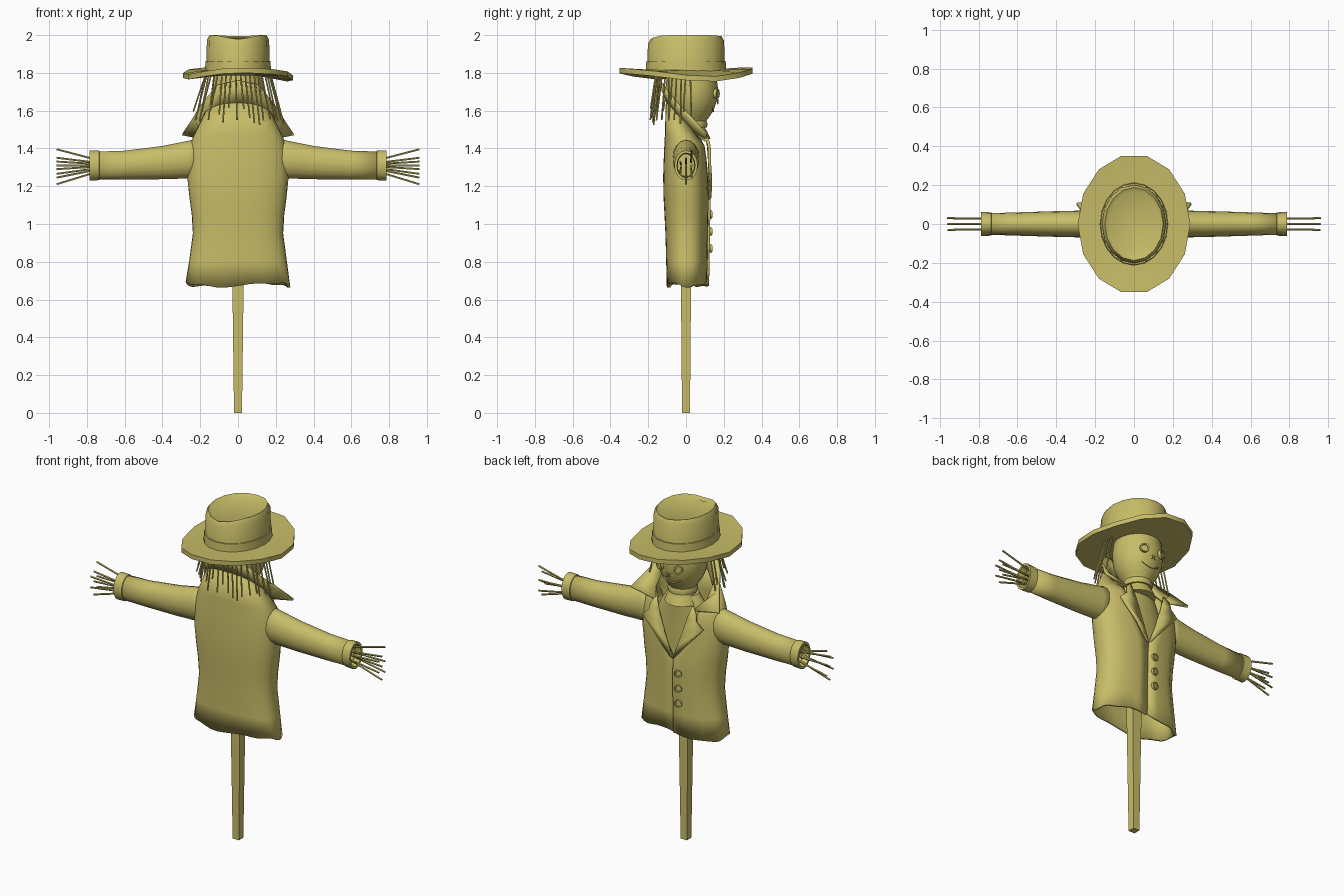
import bpy, bmesh, random
from math import sin, cos, pi, radians, copysign
from mathutils import Vector

if "Cube" in bpy.data.objects:
    bpy.data.objects.remove(bpy.data.objects["Cube"])

random.seed(4)
olive = bpy.data.materials.new("olive")
olive.diffuse_color = (.58, .51, .14, 1)
olive.use_nodes = True
olive.node_tree.nodes["Principled BSDF"].inputs["Base Color"].default_value = olive.diffuse_color


def finish(name, bm, thick=0, angle=35):
    bmesh.ops.recalc_face_normals(bm, faces=bm.faces)
    me = bpy.data.meshes.new(name)
    bm.to_mesh(me)
    bm.free()
    me.materials.append(olive)
    ob = bpy.data.objects.new(name, me)
    bpy.context.collection.objects.link(ob)
    bpy.ops.object.select_all(action='DESELECT')
    ob.select_set(True)
    bpy.context.view_layer.objects.active = ob
    bpy.ops.object.shade_smooth_by_angle(angle=radians(angle))
    if thick:
        m = ob.modifiers.new("thickness", 'SOLIDIFY')
        m.thickness = thick
        m.offset = 0
    return ob


def loft(name, rings, closed=True, caps=False, thick=0, angle=35):
    """Skin a list of equal-length point rings."""
    bm = bmesh.new()
    vs = [[bm.verts.new(p) for p in r] for r in rings]
    n = len(vs[0])
    for a, b in zip(vs, vs[1:]):
        for i in range(n if closed else n - 1):
            j = (i + 1) % n
            bm.faces.new((a[i], a[j], b[j], b[i]))
    if caps:
        bm.faces.new(vs[0])
        bm.faces.new(vs[-1])
    return finish(name, bm, thick, angle)


def oval(z, rx, ry, n=20, cy=0, wave=lambda a: 0):
    return [(rx * cos(2 * pi * i / n), cy + ry * sin(2 * pi * i / n), z + wave(2 * pi * i / n))
            for i in range(n)]


def rods(name, segs, r, sides=5):
    """One object made of many thin straight rods."""
    bm = bmesh.new()
    for p, q in segs:
        p, q = Vector(p), Vector(q)
        d = q - p
        m = d.to_track_quat('Z', 'Y').to_matrix().to_4x4()
        m.translation = (p + q) / 2
        bmesh.ops.create_cone(bm, cap_ends=True, segments=sides, radius1=r, radius2=r,
                              depth=d.length, matrix=m)
    return finish(name, bm)


def button(name, p, d, r):
    """Round button with a raised rim, facing along d."""
    q = Vector(d).to_track_quat('Z', 'Y')
    prof = [(r, -0.008), (r, 0.009), (r * .7, 0.009), (r * .62, 0.004)]
    loft(name, [[Vector(p) + q @ Vector((s * cos(i * pi / 6), s * sin(i * pi / 6), h)) for i in range(12)]
                for s, h in prof], caps=True)


# Wooden post, tapering to the ground
loft("post", [[(s * x, t * y, z) for x, y in ((1, 1), (-1, 1), (-1, -1), (1, -1))]
              for z, s, t in ((0, .021, .021), (.7, .03, .027), (1.5, .032, .028))], caps=True)

# Jacket body: open shell, split at the front with a V neck
N = 36
rings = []
for z, hx, yb, yf, tilt, gap in (
        (.678, .270, -.095, .105, 0, 0), (.80, .252, -.098, .108, 0, 0), (.95, .232, -.102, .11, 0, 0),
        (1.05, .238, -.107, .112, 0, 0), (1.14, .25, -.112, .113, 0, .01), (1.25, .262, -.114, .112, 0, .2),
        (1.36, .258, -.11, .108, .01, .4), (1.44, .238, -.105, .104, .03, .55), (1.53, .185, -.1, .09, .11, .75)):
    ring = []
    for i in range(N + 1):
        a = gap + (2 * pi - 2 * gap) * i / N
        s, c = sin(a), cos(a)
        x = hx * copysign(abs(s) ** .8, s)
        y = (yf if c > 0 else -yb) * copysign(abs(c) ** .8, c)
        zz = z - tilt * y / .1
        if z < .7:
            zz += .01 * sin(3 * a + .6) + .006 * sin(7 * a)
        if i > N - 5 and z < 1.2:
            y += .01
        ring.append((x, y, zz))
    rings.append(ring)
loft("jacket", rings, closed=False, thick=.014)

# Shirt seen inside the V neck
loft("shirt", [oval(1.05, .2, .075, 20, .005), oval(1.3, .2, .075, 20, .005),
               oval(1.42, .15, .07, 20, .01), oval(1.5, .09, .07, 20, .02)], caps=True)

# Lapels, one each side
for s, side in ((1, "right"), (-1, "left")):
    inner = [(.0, .122, 1.13), (.035, .125, 1.22), (.07, .124, 1.32), (.10, .118, 1.41), (.12, .105, 1.47)]
    outer = [(.015, .128, 1.14), (.09, .132, 1.23), (.20, .124, 1.35), (.155, .126, 1.39), (.15, .12, 1.43)]
    loft("lapel_" + side, [[(s * x, y, z) for x, y, z in e] for e in (inner, outer)],
         closed=False, thick=.014)

# Collar, standing high behind the head and falling to front points
low = [(0, -.09, 1.63), (.10, -.075, 1.61), (.17, -.02, 1.55), (.17, .05, 1.48), (.12, .105, 1.44)]
high = [(0, -.145, 1.76), (.11, -.125, 1.735), (.19, -.05, 1.64), (.24, .03, 1.56), (.295, .105, 1.475)]
full = lambda e: [(-x, y, z) for x, y, z in e[:0:-1]] + e
loft("collar", [full(low), full(high)], closed=False, thick=.014)

# Sleeves, cuffs and straw hands
def xring(x, z, ry, rz, n=16):
    return [(x, ry * cos(2 * pi * i / n), z + rz * sin(2 * pi * i / n)) for i in range(n)]

for s, side in ((1, "right"), (-1, "left")):
    loft("sleeve_" + side, [xring(s * x, z, ry, rz) for x, z, ry, rz in (
        (.2, 1.35, .066, .1), (.27, 1.34, .064, .094), (.4, 1.325, .061, .083),
        (.6, 1.312, .055, .071), (.75, 1.31, .05, .068))], thick=.01)
    loft("cuff_" + side, [xring(s * x, 1.31, ry, rz) for x, ry, rz in (
        (.73, .05, .066), (.735, .06, .078), (.787, .062, .08), (.787, .048, .066), (.72, .044, .06))])
    straw = []
    for k, zt in enumerate((-.1, -.065, -.045, -.02, 0, .02, .04, .085)):
        y = (0, .03, -.03)[k % 3]
        straw.append(((s * .7, y * .9, 1.31 + zt * .2), (s * .96, y, 1.31 + zt)))
    rods("straw_hand_" + side, straw, .0055)

# Sack head cinched at the neck
loft("head", [oval(z, r, r, 24, .03) for z, r in (
    (1.84, .11), (1.78, .132), (1.71, .14), (1.65, .133), (1.6, .115), (1.56, .088), (1.535, .07),
    (1.515, .066), (1.49, .082), (1.45, .1))], caps=True, angle=50)
loft("neck_tie", [oval(z, r, r, 20, .03) for z, r in (
    (1.51, .068), (1.51, .08), (1.53, .084), (1.545, .078), (1.54, .066))])

# Face: button eyes, stitched nose, smile
for s, side in ((1, "right"), (-1, "left")):
    button("eye_" + side, (s * .06, .161, 1.69), (s * .4, 1, 0), .026)
rods("nose_stitches", [((-.012, .168, 1.635), (.012, .168, 1.66)), ((.012, .168, 1.635), (-.012, .168, 1.66))], .003)
mouth = []
for i in range(9):
    t = -1 + i / 4
    z = 1.595 + .022 * t * t
    r = .117 + (z - 1.6) * .4
    mouth.append((r * sin(t * .5), .03 + r * cos(t * .5), z))
rods("mouth", list(zip(mouth, mouth[1:])), .004)

# Straw hair hanging below the hat at the back and sides
hair = []
for i in range(24):
    a = pi + radians(-8) + radians(196) * i / 23
    b = a + random.uniform(-.07, .07)
    k = random.uniform(.95, 1.08)
    hair.append(((.17 * cos(a), .16 * sin(a), 1.80),
                 (.23 * k * cos(b), .185 * k * sin(b), random.uniform(1.52, 1.62))))
rods("straw_hair", hair, .0045)

# Jacket buttons
for i, z in enumerate((1.05, .96, .87)):
    button("jacket_button_%d" % (i + 1), (-.04, .128, z), (-.15, 1, 0), .022)

# Hat: wavy brim, band and dented crown
def wave(a):
    return .015 * sin(a) ** 2 - .018 * cos(a) ** 2 - .006 * cos(a) - .008 * sin(2 * a) - .008 * sin(3 * a) * cos(a)

loft("hat_brim", [oval(1.785, .12, .15, 14), oval(1.785, .29, .36, 14, wave=wave),
                  oval(1.812, .29, .36, 14, wave=wave), oval(1.815, .16, .2, 14)], caps=True)
loft("hat_band", [oval(1.79, .176, .214, 20), oval(1.862, .172, .21, 20), oval(1.862, .155, .19, 20)])
dip = lambda a: -.022 * max(0, -sin(a)) ** 6 - .006 * max(0, sin(a)) ** 6
loft("hat_crown", [oval(1.79, .168, .205, 16), oval(1.975, .165, .202, 16, wave=dip),
                   oval(2.0, .15, .188, 16, wave=dip), oval(1.988, .13, .165, 16, wave=dip)], caps=True)
